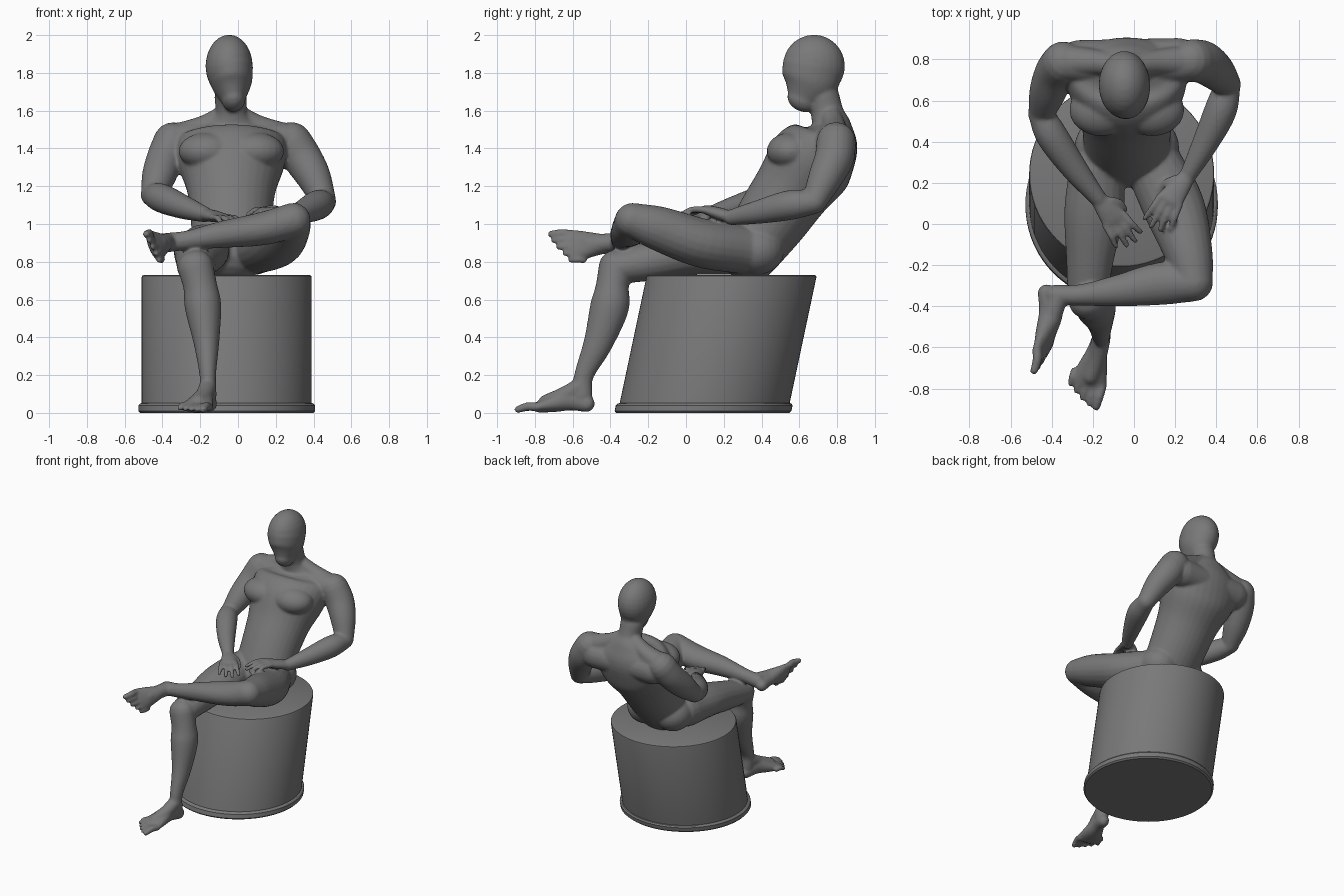
import bpy, bmesh, math
from mathutils import Vector as V

X, Y, Z = V((1, 0, 0)), V((0, 1, 0)), V((0, 0, 1))
grey = bpy.data.materials.new("dark_grey")
grey.diffuse_color = (.19, .19, .19, 1)


def finish(bm, name):
    bmesh.ops.recalc_face_normals(bm, faces=bm.faces)
    me = bpy.data.meshes.new(name)
    bm.to_mesh(me)
    me.materials.append(grey)
    ob = bpy.data.objects.new(name, me)
    bpy.context.collection.objects.link(ob)
    return ob


# Closed limb: smooth path through (x, y, z, half_width, half_depth), rounded ends
def tube(bm, pts, side=X, seg=20, steps=5):
    P = [p if len(p) == 5 else (*p, p[3]) for p in pts]
    P = [V(p) for p in P]
    P = [P[0] * 2 - P[1]] + P + [P[-1] * 2 - P[-2]]
    path = []
    for i in range(1, len(P) - 2):
        a, b, c, d = P[i - 1:i + 3]
        for k in range(steps):
            t = k / steps
            path.append(0.5 * (b * 2 + (c - a) * t + (a * 2 - b * 5 + c * 4 - d) * t * t
                               + (b * 3 - a - c * 3 + d) * t ** 3))
    path.append(P[-2])
    rings = []
    n = len(path)
    for i, p in enumerate(path):
        tan = (path[min(i + 1, n - 1)] - path[max(i - 1, 0)])
        tan = V(tan[:3]).normalized()
        c, ra, rb = V(p[:3]), p[3], p[4]
        cap = [(math.sin(q), math.cos(q)) for q in (0.4, 0.8, 1.15, 1.45)]
        here = [(c, 1)]
        m = min(ra, rb)
        if i == 0:
            here = [(c - tan * m * s, k) for s, k in reversed(cap)] + here
        if i == n - 1:
            here += [(c + tan * m * s, k) for s, k in cap]
        s = (side - tan * side.dot(tan)).normalized()
        u = tan.cross(s)
        for o, k in here:
            rings.append([bm.verts.new(o + s * ra * k * math.cos(w) + u * rb * k * math.sin(w))
                          for w in (2 * math.pi * j / seg for j in range(seg))])
    for r, q in zip(rings, rings[1:]):
        for j in range(seg):
            bm.faces.new((r[j], r[(j + 1) % seg], q[(j + 1) % seg], q[j]))
    bm.faces.new(rings[0])
    bm.faces.new(rings[-1])


def hand(bm, wrist, knuckle, tip, thumb_side):
    w, k, t = V(wrist), V(knuckle), V(tip)
    d = (t - k)
    s = V(thumb_side)
    s = (s - d.normalized() * s.dot(d.normalized())).normalized()
    tube(bm, [(*w, .04, .033), (*w.lerp(k, .55), .055, .032), (*k, .066, .025)], s)
    for i, ln in enumerate((.95, 1.1, 1.05, .85)):
        off = s * (.051 - .034 * i)
        a = k + off
        b = k + off * 1.15 + d * ln * .5 + Z * .012
        e = k + off * 1.35 + d * ln
        tube(bm, [(*a, .019), (*b, .017), (*e, .014)], s, 10)
    a = w.lerp(k, .35) + s * .04
    tube(bm, [(*a, .024), (*(a + s * .03 + d * .25 - Z * .015), .02),
              (*(a + s * .035 + d * .6 - Z * .03), .015)], X, 10)


def foot(bm, heel, ball, big_side, up):
    h, b, s, u = V(heel), V(ball), V(big_side).normalized(), V(up)
    d = (b - h).normalized()
    tube(bm, [(*h, .042, .045), (*(h.lerp(b, .35) + u * .03), .05, .06),
              (*(h.lerp(b, .7) + u * .014), .074, .047), (*b, .092, .03)], s)
    for i, ln in enumerate((.105, .11, .1, .085, .068)):
        a = b + s * (.068 - .038 * i) - d * .012 * i
        r = .024 if i == 0 else .018
        tube(bm, [(*a, r), (*(a + d * ln * .5 + u * .006), r), (*(a + d * ln - u * .006), r * .85)], s, 10)


def ball(bm, c, r):
    res = bmesh.ops.create_uvsphere(bm, u_segments=24, v_segments=14, radius=1)
    for v in res['verts']:
        v.co = V(c) + V([a * b for a, b in zip(v.co, r)])


# Figure
bm = bmesh.new()
# torso and neck
tube(bm, [(-.035, .34, .86, .21, .165), (-.035, .45, 1.02, .215, .19), (-.035, .56, 1.18, .235, .205),
          (-.035, .665, 1.33, .285, .23), (-.035, .745, 1.44, .285, .18), (-.035, .765, 1.515, .18, .115),
          (-.035, .75, 1.58, .09, .088), (-.04, .725, 1.68, .085, .085)], X, 32)
# shoulder girdle, trapezius, chest and buttocks
tube(bm, [(-.31, .78, 1.445, .09), (-.035, .765, 1.455, .09), (.25, .78, 1.445, .09)], Y)
tube(bm, [(-.27, .79, 1.39, .105), (-.035, .8, 1.39, .1), (.22, .8, 1.39, .105)], Y)
for s in (-1, 1):
    tube(bm, [(-.035 + s * .03, .765, 1.58, .055), (-.035 + s * .14, .785, 1.515, .062),
              (-.035 + s * .28, .79, 1.455, .08)], Y)
    ball(bm, (-.035 + s * .125, .555, 1.385), (.155, .128, .1))
    ball(bm, (-.035 + s * .115, .37, .86), (.14, .15, .13))
# head
ball(bm, (-.047, .677, 1.836), (.125, .165, .166))
tube(bm, [(-.042, .672, 1.83, .122, .162), (-.034, .652, 1.74, .108, .146), (-.024, .617, 1.66, .064, .085)], X, 28)
# right arm
tube(bm, [(-.345, .785, 1.435, .104), (-.385, .735, 1.35, .098), (-.42, .64, 1.25, .09), (-.45, .54, 1.155, .064)])
tube(bm, [(-.455, .54, 1.155, .062), (-.40, .43, 1.135, .077), (-.29, .27, 1.09, .064), (-.175, .125, 1.05, .042)])
hand(bm, (-.175, .125, 1.05), (-.095, .02, 1.035), (-.02, -.085, 1.0), (1, .7, 0))
# left arm
tube(bm, [(.285, .795, 1.435, .105), (.34, .785, 1.35, .104), (.40, .74, 1.25, .092), (.455, .68, 1.12, .066)])
tube(bm, [(.455, .675, 1.115, .064), (.42, .55, 1.10, .079), (.345, .39, 1.065, .064), (.265, .24, 1.035, .042)])
hand(bm, (.265, .24, 1.035), (.175, .115, 1.075), (.11, -.01, 1.05), (-1, .6, 0))
# right leg, foot on the floor
tube(bm, [(-.18, .27, .865, .135), (-.195, .05, .85, .145, .12), (-.215, -.18, .805, .115, .105),
          (-.225, -.36, .77, .098, .088)])
tube(bm, [(-.225, -.375, .775, .095, .087), (-.2, -.39, .67, .09, .088), (-.185, -.405, .56, .097, .103),
          (-.167, -.465, .37, .068, .078), (-.16, -.54, .2, .044, .052), (-.157, -.55, .09, .044, .055)])
tube(bm, [(-.16, -.56, .14, .046), (-.18, -.65, .09, .046), (-.21, -.74, .055, .042)])
foot(bm, (-.152, -.525, .048), (-.222, -.775, .031), (1, -.2, 0), Z)
# left leg, crossed
tube(bm, [(.09, .3, .865, .14, .13), (.195, .08, .90, .15, .13), (.265, -.14, .975, .118, .118),
          (.292, -.28, 1.02, .093, .093)])
tube(bm, [(.292, -.285, 1.02, .092), (.13, -.29, .975, .104, .088), (-.08, -.325, .945, .077, .072),
          (-.26, -.345, .915, .052, .052), (-.385, -.345, .9, .05, .052)], Y)
tube(bm, [(-.37, -.35, .905, .049), (-.395, -.43, .9, .05), (-.42, -.52, .895, .044)], Z)
foot(bm, (-.425, -.335, .88), (-.445, -.6, .885), (-.4, -.12, .9), V((.92, 0, .38)))

body = finish(bm, "seated_figure")
rem = body.modifiers.new("fuse", 'REMESH')
rem.mode = 'VOXEL'
rem.voxel_size = .009
rem.use_smooth_shade = True
sm = body.modifiers.new("soften", 'SMOOTH')
sm.factor = .5
sm.iterations = 8

# Leaning round seat: lathed profile, sheared backwards
prof = [(0, 0), (.458, 0), (.468, .01), (.468, .04), (.458, .05), (.45, .052), (.45, .718), (.447, .726),
        (.438, .73), (0, .73)]
bm = bmesh.new()
vs = [bm.verts.new((r, 0, z)) for r, z in prof]
es = [bm.edges.new(e) for e in zip(vs, vs[1:])]
bmesh.ops.spin(bm, geom=vs + es, cent=(0, 0, 0), axis=Z, angle=2 * math.pi, steps=72)
bmesh.ops.remove_doubles(bm, verts=bm.verts, dist=1e-4)
for v in bm.verts:
    v.co += V((-.06, .088 + .212 * v.co.z, 0))
seat = finish(bm, "round_seat")
bpy.context.view_layer.objects.active = seat
seat.select_set(True)
bpy.ops.object.shade_smooth_by_angle(angle=math.radians(30))
